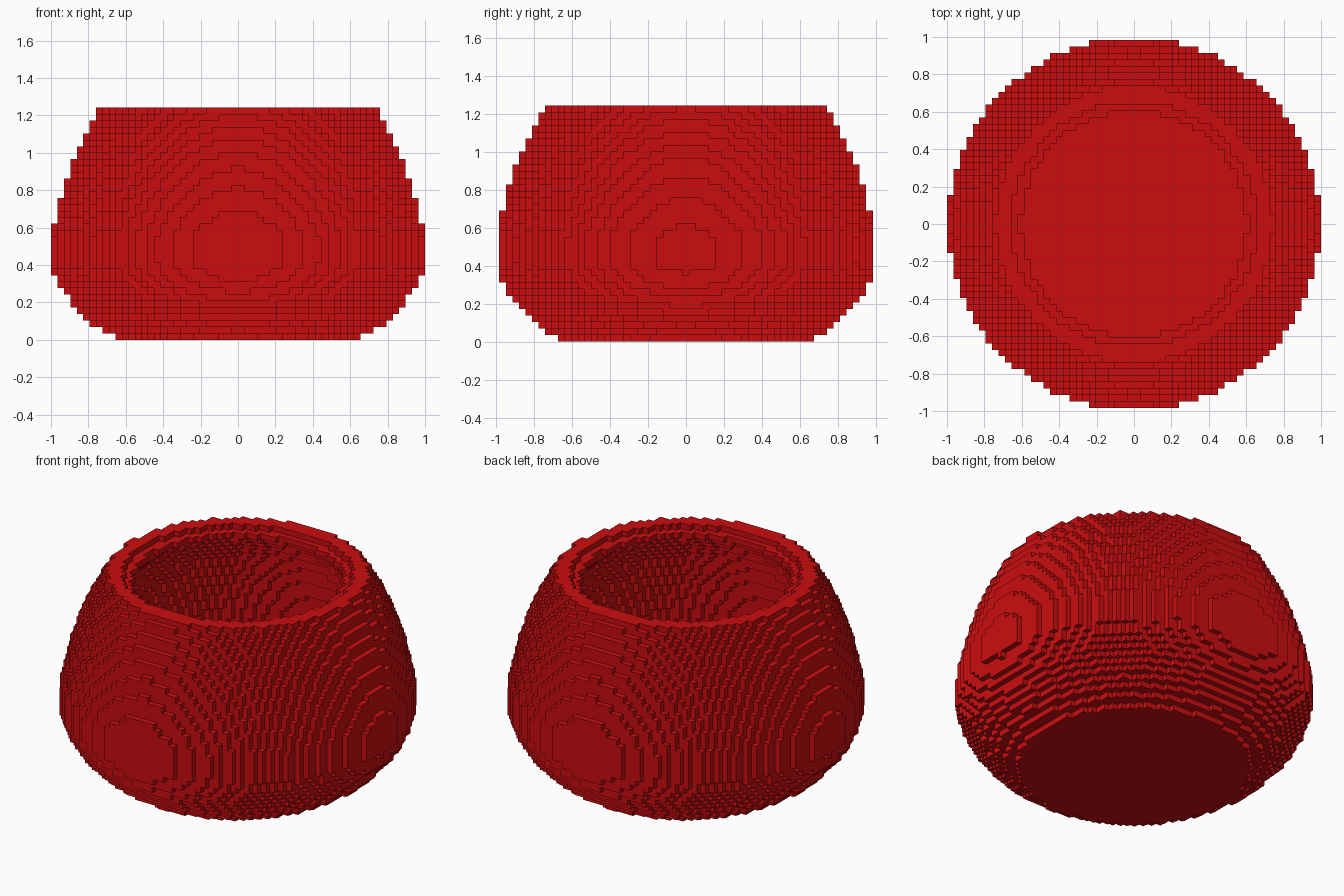
import bpy
import math

if "Cube" in bpy.data.objects:
    bpy.data.objects.remove(bpy.data.objects["Cube"])

# Blocky round pot: outer and inner profiles (z, radius) stepped into cubes
H = 1 / 29
NX, NY, NZ = 58, 57, 36
OUTER = [(0, .63), (.03, .69), (.08, .77), (.14, .84), (.22, .91), (.31, .967),
         (.40, .995), (.55, .995), (.66, .973), (.80, .935), (.95, .885),
         (1.10, .815), (1.24, .735)]
FLOOR = .10
INNER = [(.10, .62), (.20, .75), (.30, .83), (.45, .88), (.60, .87), (.80, .82),
         (1.0, .75), (1.12, .67), (1.17, .615), (1.20, .60), (1.22, .655), (1.25, .655)]


def radius(profile, z):
    for (z0, r0), (z1, r1) in zip(profile, profile[1:]):
        if z <= z1:
            return r0 + (r1 - r0) * (z - z0) / (z1 - z0)
    return profile[-1][1]


# Cells lying between the two profiles
cells = set()
for k in range(NZ):
    z = (k + .5) * H
    outer = radius(OUTER, z)
    inner = radius(INNER, z) if z > FLOOR else -1
    for i in range(NX):
        for j in range(NY):
            d = math.hypot((i + .5 - NX / 2) * H, (j + .5 - NY / 2) * H)
            if inner < d <= outer:
                cells.add((i, j, k))

# Exposed cube sides only
verts, faces, index = [], [], {}


def vert(p):
    if p not in index:
        index[p] = len(verts)
        verts.append(((p[0] - NX / 2) * H, (p[1] - NY / 2) * H, p[2] * H))
    return index[p]


for c in sorted(cells):
    for axis in range(3):
        for side in (0, 1):
            n = list(c)
            n[axis] += 2 * side - 1
            if tuple(n) in cells:
                continue
            quad = []
            for u, v in ((0, 0), (1, 0), (1, 1), (0, 1)):
                p = list(c)
                p[axis] += side
                p[(axis + 1) % 3] += u
                p[(axis + 2) % 3] += v
                quad.append(vert(tuple(p)))
            faces.append(quad if side else quad[::-1])

mesh = bpy.data.meshes.new("pot")
mesh.from_pydata(verts, [], faces)
mesh.update()
red = bpy.data.materials.new("deep red")
red.diffuse_color = (.6, .004, .005, 1)
red.use_nodes = True
red.node_tree.nodes["Principled BSDF"].inputs["Base Color"].default_value = red.diffuse_color
mesh.materials.append(red)
bpy.context.collection.objects.link(bpy.data.objects.new("pot", mesh))
